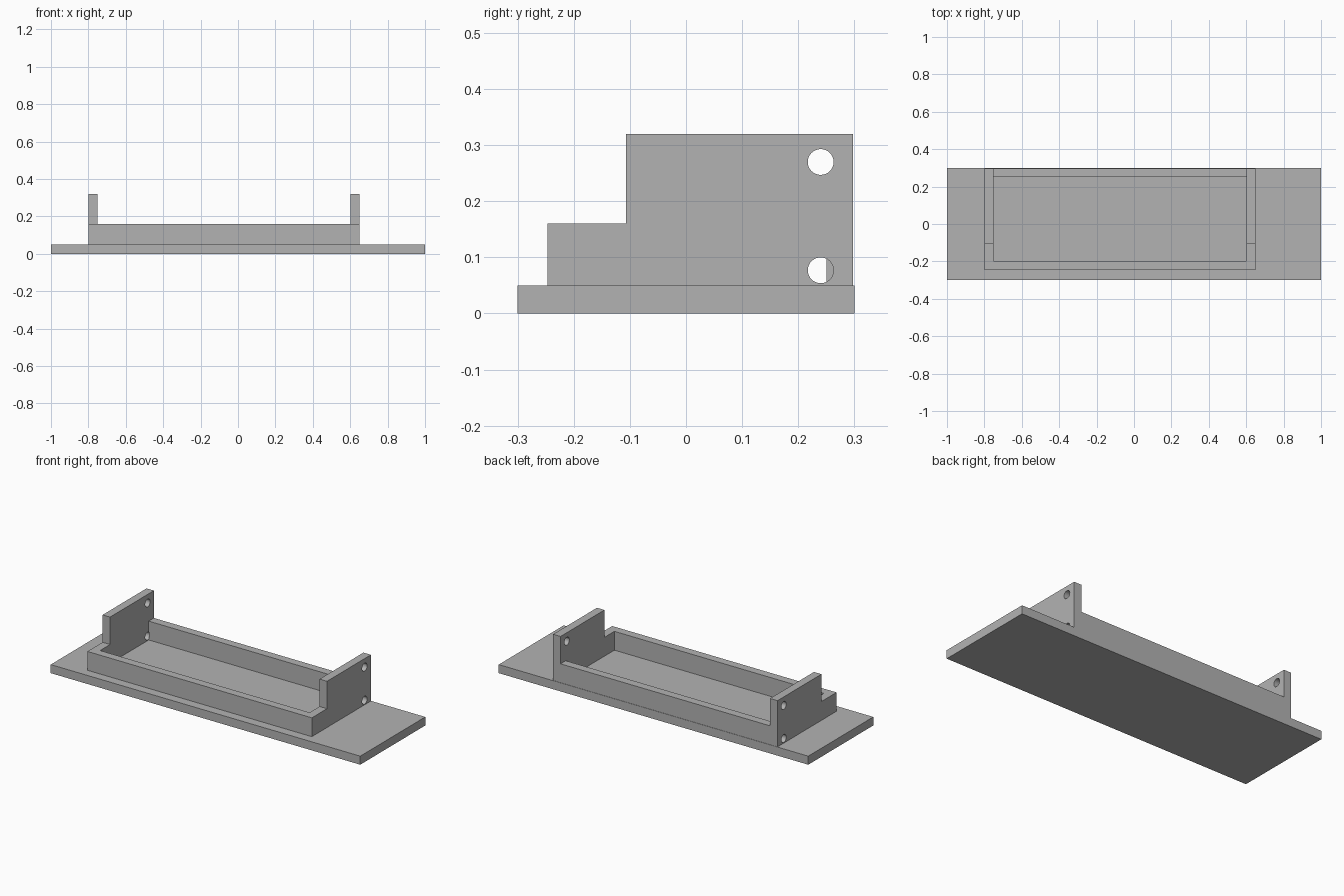
import bpy, bmesh
from mathutils import Matrix, Vector

old = bpy.data.objects.get("Cube")
if old:
    bpy.data.objects.remove(old, do_unlink=True)

# Single plain grey
grey = bpy.data.materials.new("plain grey")
grey.use_nodes = True
colour = (0.45, 0.45, 0.45, 1)
grey.diffuse_color = colour
grey.node_tree.nodes["Principled BSDF"].inputs["Base Color"].default_value = colour


def finish(name, bm):
    bmesh.ops.recalc_face_normals(bm, faces=bm.faces)
    mesh = bpy.data.meshes.new(name)
    bm.to_mesh(mesh)
    bm.free()
    mesh.materials.append(grey)
    ob = bpy.data.objects.new(name, mesh)
    bpy.context.scene.collection.objects.link(ob)
    return ob


def box(name, lo, hi):
    lo, hi = Vector(lo), Vector(hi)
    bm = bmesh.new()
    bmesh.ops.create_cube(bm, size=1, matrix=Matrix.Translation((lo + hi) / 2)
                          @ Matrix.Diagonal((*(hi - lo), 1)))
    return finish(name, bm)


def extrude_x(name, profile, x0, x1):
    bm = bmesh.new()
    face = bm.faces.new([bm.verts.new((x0, y, z)) for y, z in profile])
    out = bmesh.ops.extrude_face_region(bm, geom=[face])
    moved = [v for v in out["geom"] if isinstance(v, bmesh.types.BMVert)]
    bmesh.ops.translate(bm, verts=moved, vec=(x1 - x0, 0, 0))
    return finish(name, bm)


def hole(name, x0, x1, y, z, radius):
    bm = bmesh.new()
    place = Matrix.Translation(((x0 + x1) / 2, y, z)) @ Matrix.Rotation(1.5707963, 4, "Y")
    bmesh.ops.create_cone(bm, cap_ends=True, segments=32, radius1=radius,
                          radius2=radius, depth=x1 - x0, matrix=place)
    return finish(name, bm)


def cut(ob, cutter):
    mod = ob.modifiers.new(cutter.name, "BOOLEAN")
    mod.operation = "DIFFERENCE"
    mod.solver = "EXACT"
    mod.object = cutter
    cutter.hide_render = True
    cutter.hide_set(True)


# Flat base plate
BASE, RIM, TOP = 0.05, 0.16, 0.32
box("base_plate", (-1, -0.3, 0), (1, 0.3, BASE))

# Tray frame with two raised end plates, from one stepped side profile
LEFT, RIGHT, WALL = -0.8, 0.65, 0.048
FRONT, STEP, BACK = -0.247, -0.107, 0.298
frame = extrude_x("tray_frame", [(FRONT, BASE), (BACK, BASE), (BACK, TOP),
                                 (STEP, TOP), (STEP, RIM), (FRONT, RIM)], LEFT, RIGHT)

# Pocket inside the rim, and the opening between the end plates
inner0, inner1 = LEFT + WALL, RIGHT - WALL
cut(frame, box("pocket_cutter", (inner0, FRONT + WALL, 0), (inner1, BACK - WALL, 0.5)))
cut(frame, box("opening_cutter", (inner0, -0.5, RIM), (inner1, 0.5, 0.5)))

# Two screw holes through each end plate
for side, x0, x1 in (("right", LEFT - 0.05, inner0 + 0.001),
                     ("left", inner1 - 0.001, RIGHT + 0.05)):
    for level, z in (("lower", 0.077), ("upper", 0.27)):
        cut(frame, hole(f"{side}_{level}_hole_cutter", x0, x1, 0.24, z, 0.023))

# Apply the cuts, then smooth only the hole walls
bpy.ops.object.select_all(action="DESELECT")
frame.select_set(True)
bpy.context.view_layer.objects.active = frame
for mod in list(frame.modifiers):
    bpy.ops.object.modifier_apply(modifier=mod.name)
bpy.ops.object.shade_smooth_by_angle()

# Remove the spent cutters
for ob in [o for o in bpy.data.objects if o.name.endswith("_cutter")]:
    bpy.data.objects.remove(ob, do_unlink=True)
